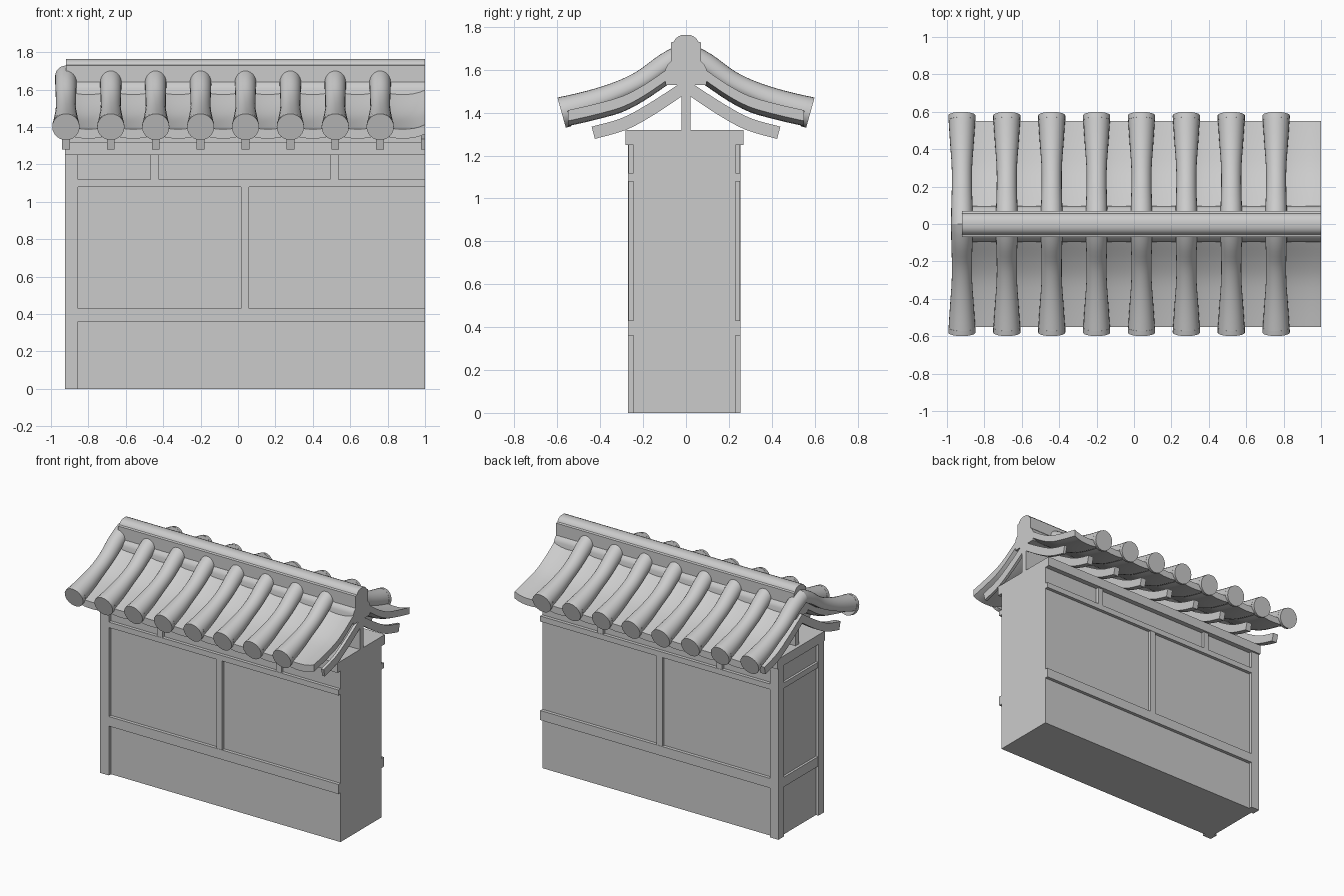
import bpy, bmesh, math

if "Cube" in bpy.data.objects:
    bpy.data.objects.remove(bpy.data.objects["Cube"])

YC = -0.0075          # the wall sits very slightly forward of the roof
PITCH = 0.24
TILE_X = [-0.92 + PITCH * i for i in range(8)]


def finish(name, bm, smooth=False):
    bmesh.ops.recalc_face_normals(bm, faces=bm.faces[:])
    me = bpy.data.meshes.new(name)
    bm.to_mesh(me)
    bm.free()
    ob = bpy.data.objects.new(name, me)
    bpy.context.collection.objects.link(ob)
    if smooth:
        bpy.ops.object.select_all(action='DESELECT')
        bpy.context.view_layer.objects.active = ob
        ob.select_set(True)
        bpy.ops.object.shade_smooth_by_angle(angle=math.radians(35))
    return ob


def box(name, x0, x1, y0, y1, z0, z1):
    bm = bmesh.new()
    bmesh.ops.create_cube(bm, size=1)
    for v in bm.verts:
        v.co = ((x0 + x1) / 2 + v.co.x * (x1 - x0),
                (y0 + y1) / 2 + v.co.y * (y1 - y0),
                (z0 + z1) / 2 + v.co.z * (z1 - z0))
    return finish(name, bm)


def extrude_x(name, profile, x0, x1, smooth=False):
    """Extrude a closed (y, z) profile along x."""
    bm = bmesh.new()
    a = [bm.verts.new((x0, y, z)) for y, z in profile]
    b = [bm.verts.new((x1, y, z)) for y, z in profile]
    n = len(a)
    bm.faces.new(a)
    bm.faces.new(b[::-1])
    for i in range(n):
        bm.faces.new((a[i], a[(i + 1) % n], b[(i + 1) % n], b[i]))
    return finish(name, bm, smooth)


def spline(pts, steps=4):
    """Catmull-Rom points through the given tuples."""
    p = [pts[0]] + list(pts) + [pts[-1]]
    out = []
    for i in range(1, len(p) - 2):
        for k in range(steps):
            t = k / steps
            out.append(tuple(
                0.5 * (2 * b + (c - a) * t + (2 * a - 5 * b + 4 * c - d) * t * t
                       + (3 * b - a - 3 * c + d) * t ** 3)
                for a, b, c, d in zip(p[i - 1], p[i], p[i + 1], p[i + 2])))
    return out + [tuple(pts[-1])]


# Wall core and the flat top beam
box("wall_core", -0.905, 1.0, YC - 0.238, YC + 0.238, 0, 1.26)
box("top_beam", -0.925, 1.0, YC - 0.275, YC + 0.275, 1.25, 1.32)

# Timber framing on the front and back faces
for s, side in ((-1, "front"), (1, "back")):
    def strip(name, x0, x1, z0, z1, depth=0.262):
        ya, yb = sorted((YC + s * 0.2, YC + s * depth))
        box(side + "_" + name, x0, x1, ya, yb, z0, z1)
    strip("corner_post", -0.925, -0.855, 0, 1.25)
    strip("lower_rail", -0.86, 1.0, 0.36, 0.43)
    strip("upper_rail", -0.86, 1.0, 1.08, 1.12)
    strip("middle_stud", 0.015, 0.06, 0.43, 1.08, 0.26)
    for x in (-0.445, 0.515):
        strip("short_stud", x - 0.022, x + 0.022, 1.12, 1.25, 0.26)

# Framing on the left end
for z0, z1 in ((0.36, 0.43), (1.08, 1.12)):
    box("end_rail", -0.922, -0.88, YC - 0.21, YC + 0.21, z0, z1)

# Board holding the ridge above the wall
box("ridge_support", -0.9, 1.0, -0.02, 0.02, 1.32, 1.50)

# Curved rafters under the tiles, the last one cut at the right edge
raf = spline([(0, 1.555), (0.17, 1.445), (0.30, 1.375), (0.44, 1.335)])
under = spline([(0, 1.49), (0.15, 1.39), (0.28, 1.32), (0.425, 1.278)])
half = raf + under[::-1]
for x in TILE_X + [1.0]:
    for s in (-1, 1):
        extrude_x("rafter", [(s * y, z) for y, z in half],
                  x - 0.021, min(x + 0.021, 1.0))

# Concave pan tiles filling the roof slope
pan = spline([(0.55, 1.388), (0.43, 1.415), (0.30, 1.452), (0.20, 1.503),
              (0.10, 1.57), (0, 1.635)], 3)
path = [(-y, z) for y, z in pan] + pan[-2::-1]
PAN_N = 8
for x in TILE_X:
    bm = bmesh.new()
    rows = {}
    for layer, drop in (("top", 0), ("low", 0.05)):
        rows[layer] = [[bm.verts.new((x + PITCH * i / PAN_N, y,
                        z - drop + 0.024 * abs(2 * i / PAN_N - 1) ** 2.5))
                        for i in range(PAN_N + 1)] for y, z in path]
        g = rows[layer]
        for j in range(len(g) - 1):
            for i in range(PAN_N):
                bm.faces.new((g[j][i], g[j][i + 1], g[j + 1][i + 1], g[j + 1][i]))
    t, l = rows["top"], rows["low"]
    for j in (0, -1):
        for i in range(PAN_N):
            bm.faces.new((t[j][i], t[j][i + 1], l[j][i + 1], l[j][i]))
    for i in (0, -1):
        for j in range(len(t) - 1):
            bm.faces.new((t[j][i], t[j + 1][i], l[j + 1][i], l[j][i]))
    finish("pan_tile", bm, True)

# Round cover tiles with full discs at the eaves: (y, z, radius)
cover = spline([(0.58, 1.40, 0.073), (0.44, 1.442, 0.064), (0.31, 1.493, 0.055),
                (0.20, 1.547, 0.054), (0.09, 1.623, 0.057), (0, 1.67, 0.058)])
cover.insert(1, (0.553, 1.4075, 0.0725))
cover.insert(2, (0.552, 1.4078, 0.0725))
SIDES = 24
for x in TILE_X:
    for s in (-1, 1):
        bm = bmesh.new()
        rings = []
        for i, (y, z, r) in enumerate(cover):
            a, b = cover[max(i - 1, 0)], cover[min(i + 1, len(cover) - 1)]
            dy, dz = b[0] - a[0], b[1] - a[1]
            ln = math.hypot(dy, dz)
            ny, nz = dz / ln, -dy / ln
            if i == len(cover) - 1:
                ny, nz = 0, 1
            ring = []
            for k in range(SIDES):
                ang = 2 * math.pi * k / SIDES
                h = r * math.sin(ang)
                if i > 1:                      # flat underside behind the disc
                    h = max(h, -0.4 * r)
                ring.append(bm.verts.new((x + r * math.cos(ang),
                                          s * (y + ny * h), z + nz * h)))
            rings.append(ring)
        for p, q in zip(rings, rings[1:]):
            for k in range(SIDES):
                m = (k + 1) % SIDES
                bm.faces.new((p[k], p[m], q[m], q[k]))
        bm.faces.new(rings[0])
        bm.faces.new(rings[-1])
        finish("cover_tile", bm, True)

# Stepped ridge with a rounded cap
side = [(0.095, 1.53), (0.095, 1.605), (0.085, 1.625), (0.07, 1.64), (0.07, 1.728),
        (0.055, 1.732), (0.05, 1.744), (0.036, 1.756), (0.018, 1.763)]
extrude_x("ridge", side + [(-y, z) for y, z in side[::-1]], -0.92, 1.0, True)
